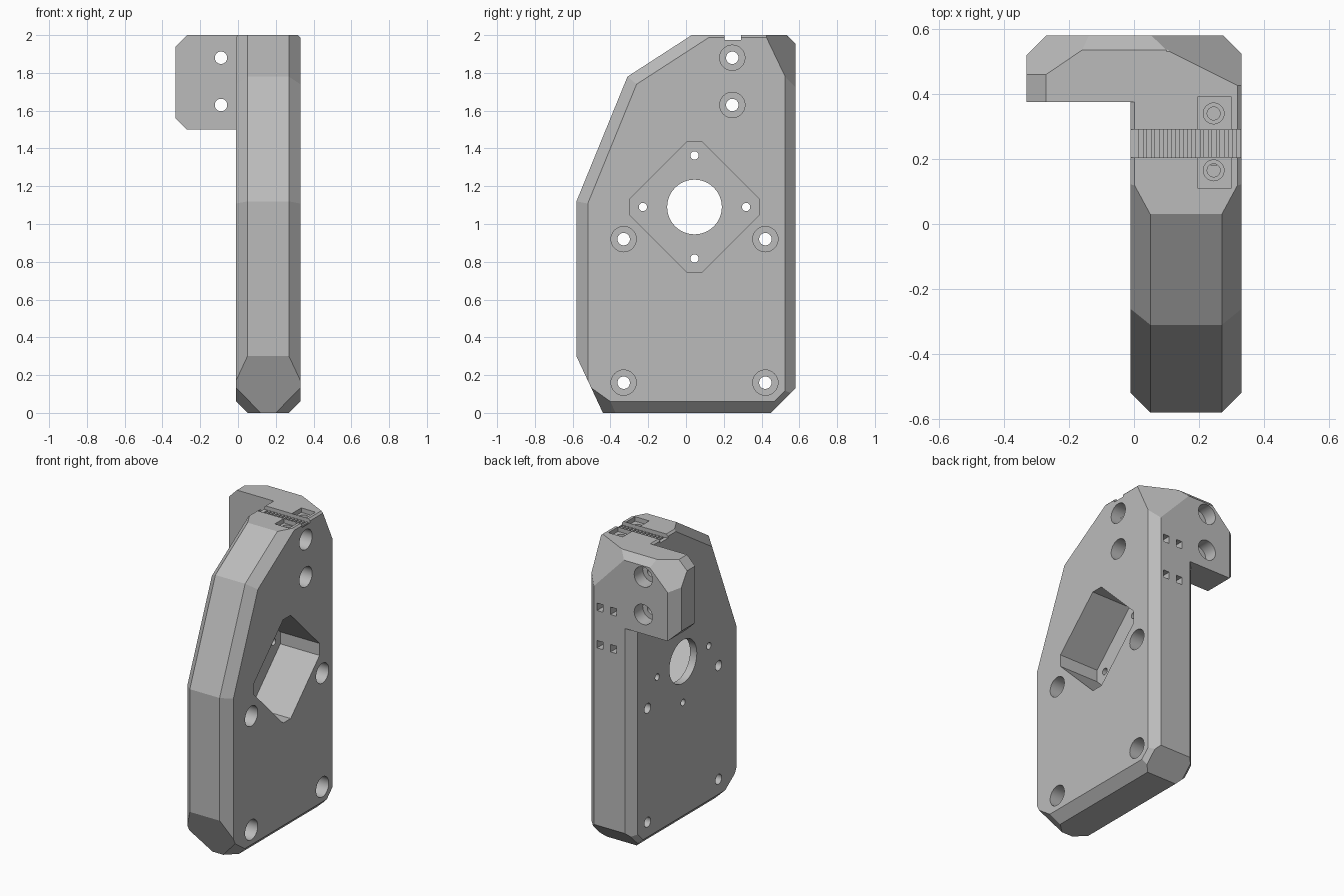
import bpy, bmesh, math
from mathutils import Vector, Matrix

if "Cube" in bpy.data.objects:
    bpy.data.objects.remove(bpy.data.objects["Cube"], do_unlink=True)

grey = bpy.data.materials.new("plain_grey")
grey.use_nodes = True
grey.diffuse_color = (0.5, 0.5, 0.5, 1)
grey.node_tree.nodes["Principled BSDF"].inputs["Base Color"].default_value = (0.5, 0.5, 0.5, 1)

X0, X1 = -0.01, 0.33          # plate faces
MID, HALF = 0.16, 0.17


def make_object(name, bm):
    bmesh.ops.recalc_face_normals(bm, faces=bm.faces)
    mesh = bpy.data.meshes.new(name)
    bm.to_mesh(mesh)
    bm.free()
    mesh.materials.append(grey)
    ob = bpy.data.objects.new(name, mesh)
    bpy.context.collection.objects.link(ob)
    return ob


def add_box(bm, x, y, z):
    size = Matrix.Diagonal((x[1] - x[0], y[1] - y[0], z[1] - z[0], 1))
    centre = Vector((sum(x), sum(y), sum(z))) / 2
    bmesh.ops.create_cube(bm, size=1, matrix=Matrix.Translation(centre) @ size)


def add_cylinder(bm, centre, axis, radius, length):
    turn = Vector((0, 0, 1)).rotation_difference(Vector(axis)).to_matrix().to_4x4()
    bmesh.ops.create_cone(bm, cap_ends=True, segments=32, radius1=radius, radius2=radius,
                          depth=length, matrix=Matrix.Translation(centre) @ turn)


def slice_off(bm, point, normal):
    """Remove everything beyond a plane and close the cut."""
    bmesh.ops.bisect_plane(bm, geom=bm.verts[:] + bm.edges[:] + bm.faces[:], dist=1e-5,
                           plane_co=point, plane_no=Vector(normal).normalized(),
                           clear_outer=True)
    rim = [e for e in bm.edges if e.is_boundary]
    if rim:
        bmesh.ops.holes_fill(bm, edges=rim, sides=0)


def combine(ob, bm, operation="DIFFERENCE"):
    """Apply a boolean with a temporary tool."""
    tool = make_object("tool", bm)
    tool.hide_render = True
    mod = ob.modifiers.new("combine", "BOOLEAN")
    mod.operation, mod.object, mod.solver = operation, tool, "EXACT"
    bpy.context.view_layer.objects.active = ob
    bpy.ops.object.modifier_apply(modifier=mod.name)
    bpy.data.objects.remove(tool, do_unlink=True)


corner_facet = ((0.10, 0.535, 2), (0.5, 1, 0.478))
back_top_chamfer = ((0, 0.535, 2), (0, 1, 1))

# Plate: side outline (y, z) with the chamfer width of the edge that follows
outline = [(-0.44, 0, 0.06), (0.45, 0, 0.03), (0.58, 0.13, 0.055), (0.58, 1.95, 0),
           (0.53, 2, 0.012), (0.03, 2, 0.06), (-0.31, 1.78, 0.06),
           (-0.58, 1.12, 0.06), (-0.58, 0.3, 0)]
bm = bmesh.new()
add_box(bm, (X0, X1), (-0.58, 0.58), (0, 2))
for (y, z, width), (y2, z2, _) in zip(outline, outline[1:] + outline[:1]):
    n = Vector((0, z2 - z, y - y2)).normalized()
    if abs(n.y) > 0.01 and abs(n.z) > 0.01:
        slice_off(bm, (0, y, z), n)
    if width:
        for side in (-1, 1):
            slice_off(bm, (MID + side * (HALF - width), y, z), (side, n.y, n.z))
slice_off(bm, *corner_facet)
# Small facets on the lower front corners
for side in (-1, 1):
    a, b, c = (Vector((MID + side * x, y, z)) for x, y, z in
               ((HALF, -0.505, 0.135), (HALF, -0.40, 0.06), (0.04, -0.44, 0)))
    n = (b - a).cross(c - a)
    slice_off(bm, a, n if n.z < 0 else -n)
plate = make_object("mounting_plate", bm)

# Hook block at the upper back
bm = bmesh.new()
add_box(bm, (-0.33, 0.1), (0.375, 0.58), (1.5, 2))
for point, normal in (back_top_chamfer, corner_facet,
                      ((-0.27, 0, 2), (-1, 0, 1)), ((-0.27, 0, 1.5), (-1, 0, -1)),
                      ((-0.27, 0.58, 0), (-1, 1, 0)), ((-0.27, 0.46, 2), (-0.68, 1, 0.68))):
    slice_off(bm, point, normal)
combine(plate, bm, "UNION")

# Motor pocket: square on its point with blunt corners
MY, MZ, FLOOR = 0.045, 1.09, 0.04
bm = bmesh.new()
R, FLAT = 0.345, 0.04
ring = []
for k in range(4):
    c, s = round(math.cos(k * math.pi / 2)), round(math.sin(k * math.pi / 2))
    for t in (-FLAT, FLAT):
        ring.append(bm.verts.new((FLOOR, MY + R * c - t * s, MZ + R * s + t * c)))
base = bm.faces.new(ring)
top = bmesh.ops.extrude_face_region(bm, geom=[base])["geom"]
bmesh.ops.translate(bm, vec=(0.4, 0, 0),
                    verts=[v for v in top if isinstance(v, bmesh.types.BMVert)])
combine(plate, bm)

# Through holes: motor shaft, motor screws, plate screws, hook screws
plate_screws = [(0.245, 1.88), (0.245, 1.63)] + [(y, z) for y in (-0.33, 0.42) for z in (0.16, 0.92)]
bm = bmesh.new()
add_cylinder(bm, (MID, MY, MZ), (1, 0, 0), 0.145, 0.6)
for k in range(4):
    a = k * math.pi / 2
    add_cylinder(bm, (MID, MY + 0.273 * math.cos(a), MZ + 0.273 * math.sin(a)), (1, 0, 0), 0.022, 0.6)
for y, z in plate_screws:
    add_cylinder(bm, (MID, y, z), (1, 0, 0), 0.033, 0.6)
for z in (1.63, 1.88):
    add_cylinder(bm, (-0.09, 0.48, z), (0, 1, 0), 0.033, 0.4)
combine(plate, bm)

# Counterbores
bm = bmesh.new()
for y, z in plate_screws:
    add_cylinder(bm, (X1, y, z), (1, 0, 0), 0.067, 0.44)
for z in (1.63, 1.88):
    add_cylinder(bm, (-0.09, 0.58, z), (0, 1, 0), 0.067, 0.18)
# Square tie slots in the back face
for x in (0.13, 0.23):
    for z in (1.34, 1.59):
        add_box(bm, (x - 0.022, x + 0.022), (0.51, 0.65), (z - 0.025, z + 0.025))
combine(plate, bm)

# Belt groove across the top
bm = bmesh.new()
add_box(bm, (-0.1, 0.4), (0.205, 0.29), (1.975, 2.1))
combine(plate, bm)

# Belt tooth grooves and the clamp recesses beside them
bm = bmesh.new()
for k in range(13):
    x = 0.015 + 0.025 * k
    add_box(bm, (x, x + 0.0125), (0.205, 0.29), (1.963, 2.05))
for y in ((0.11, 0.205), (0.29, 0.39)):
    add_box(bm, (0.195, 0.3), y, (1.97, 2.1))
combine(plate, bm)

# Clamp screw holes with a stepped rim
for radius, bottom in ((0.032, 1.955), (0.02, 1.9)):
    bm = bmesh.new()
    for y in (0.165, 0.34):
        add_cylinder(bm, (0.245, y, bottom + 0.1), (0, 0, 1), radius, 0.2)
    combine(plate, bm)

plate.select_set(True)
bpy.context.view_layer.objects.active = plate
bpy.ops.object.shade_smooth_by_angle(angle=math.radians(15))
